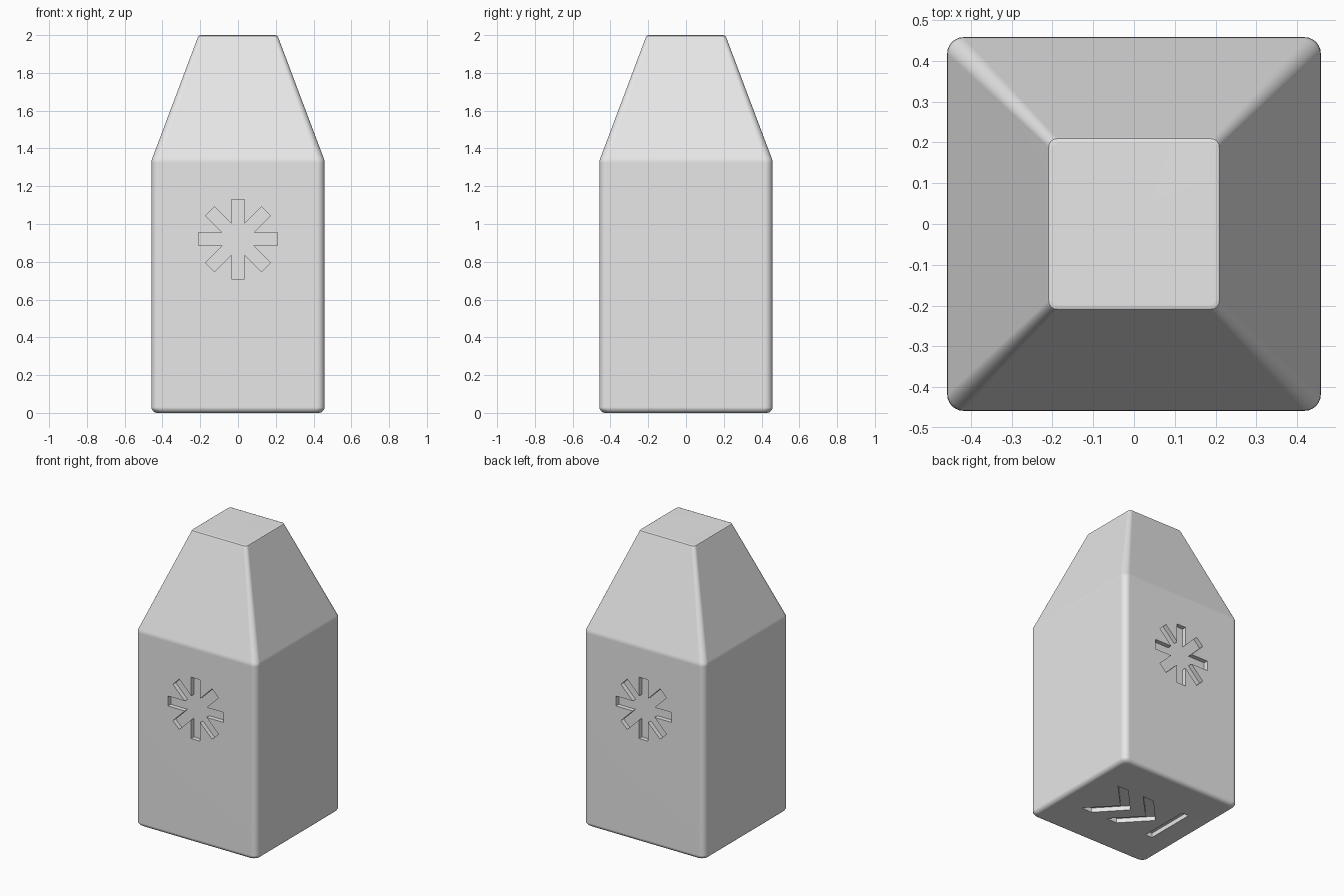
import bpy, bmesh
from math import pi, sin, cos
from mathutils import Matrix, Vector

cube = bpy.data.objects.get("Cube")
if cube:
    bpy.data.objects.remove(cube, do_unlink=True)

HALF = 0.458      # half width of the body
DEPTH = 0.03      # depth of the engraved marks

grey = bpy.data.materials.new("light grey")
grey.use_nodes = True
grey.diffuse_color = (0.8, 0.8, 0.8, 1)
grey.node_tree.nodes["Principled BSDF"].inputs["Base Color"].default_value = (0.8, 0.8, 0.8, 1)


def make_object(name, bm):
    bmesh.ops.recalc_face_normals(bm, faces=bm.faces)
    mesh = bpy.data.meshes.new(name)
    bm.to_mesh(mesh)
    bm.free()
    mesh.materials.append(grey)
    obj = bpy.data.objects.new(name, mesh)
    bpy.context.collection.objects.link(obj)
    return obj


def rounded_square(bm, half, radius, z, steps=6):
    """One ring of the body, with rounded corners."""
    ring = []
    for corner in range(4):
        mid = pi / 4 + corner * pi / 2
        cx = (half - radius) * (1 if cos(mid) > 0 else -1)
        cy = (half - radius) * (1 if sin(mid) > 0 else -1)
        for i in range(steps + 1):
            a = corner * pi / 2 + i / steps * pi / 2
            ring.append(bm.verts.new((cx + radius * cos(a), cy + radius * sin(a), z)))
    return ring


def add_prism(bm, points, matrix):
    """Extrude a flat outline to both sides of its plane by DEPTH."""
    low, high = [[bm.verts.new(matrix @ Vector((x, y, h))) for x, y in points]
                 for h in (-DEPTH, DEPTH)]
    bm.faces.new(low)
    bm.faces.new(high)
    n = len(points)
    for i in range(n):
        j = (i + 1) % n
        bm.faces.new((low[i], low[j], high[j], high[i]))


# Body: rounded base, straight sides, tapered top
sections = []
base_r = 0.03
for i in range(6):
    a = i / 5 * pi / 2
    sections.append((HALF - base_r * (1 - sin(a)), 0.04, base_r * (1 - cos(a))))
sections += [(HALF, 0.04, 1.325), (HALF - 0.001, 0.04, 1.338), (HALF - 0.005, 0.04, 1.35),
             (0.214, 0.022, 1.985), (0.209, 0.02, 1.995), (0.198, 0.016, 2.0)]
bm = bmesh.new()
rings = [rounded_square(bm, *s) for s in sections]
for lower, upper in zip(rings, rings[1:]):
    for i in range(len(lower)):
        j = (i + 1) % len(lower)
        bm.faces.new((lower[i], lower[j], upper[j], upper[i]))
bm.faces.new(rings[0])
bm.faces.new(rings[-1])
body = make_object("body", bm)

# Eight-armed star outline: each arm has two tip corners and a notch after it
ARM, HALF_ARM = 0.21, 0.034
notch = HALF_ARM / sin(pi / 8)
star = []
for k in range(8):
    a = k * pi / 4
    for side in (-HALF_ARM, HALF_ARM):
        star.append((ARM * cos(a) - side * sin(a), ARM * sin(a) + side * cos(a)))
    star.append((notch * cos(a + pi / 8), notch * sin(a + pi / 8)))

# Cutters for the front and back stars and the marks under the base
cut = bmesh.new()
upright = Matrix.Rotation(pi / 2, 4, 'X')
for y in (-HALF, HALF):
    add_prism(cut, star, Matrix.Translation((0, y, 0.92)) @ upright)
chevron = [(0, 0), (0.165, 0.177), (0.247, 0.177), (0.078, 0),
           (0.247, -0.177), (0.165, -0.177)]
for x in (-0.173, 0.031):
    add_prism(cut, chevron, Matrix.Translation((x, 0, 0)))
bar = [(-0.293, -0.177), (-0.242, -0.177), (-0.242, 0.177), (-0.293, 0.177)]
add_prism(cut, bar, Matrix.Identity(4))
cutter = make_object("mark_cutter", cut)
cutter.hide_render = True

# Engrave the marks
mod = body.modifiers.new("engrave", 'BOOLEAN')
mod.operation = 'DIFFERENCE'
mod.solver = 'EXACT'
mod.object = cutter
bpy.ops.object.select_all(action='DESELECT')
body.select_set(True)
bpy.context.view_layer.objects.active = body
bpy.ops.object.modifier_apply(modifier=mod.name)
bpy.data.objects.remove(cutter, do_unlink=True)

# Smooth the rounded edges while the large faces stay flat
bpy.ops.object.shade_smooth_by_angle(angle=pi / 5)
weighted = body.modifiers.new("flat_faces", 'WEIGHTED_NORMAL')
weighted.keep_sharp = True
